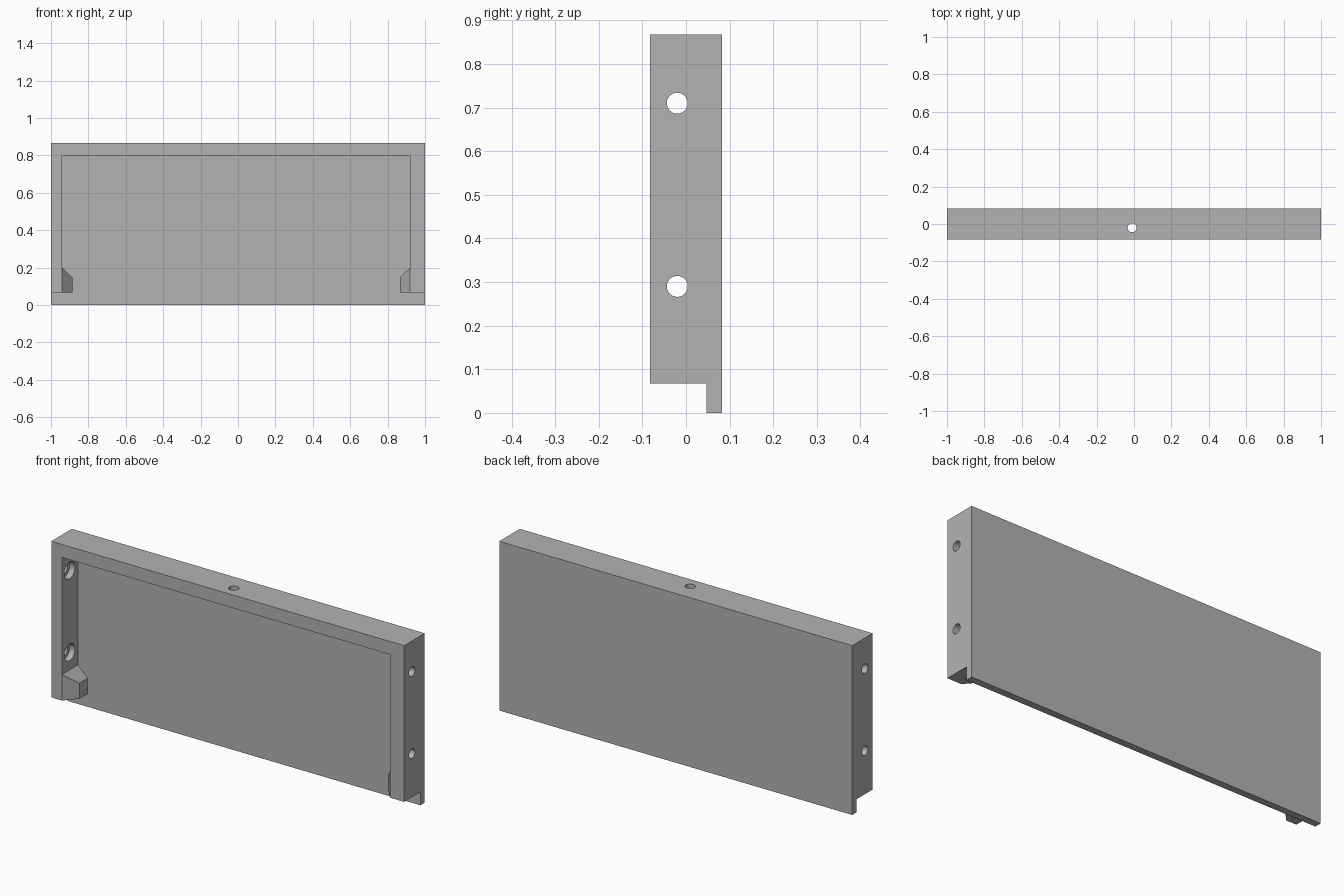
import bpy, bmesh, math
from mathutils import Matrix

cube = bpy.data.objects.get("Cube")
if cube:
    bpy.data.objects.remove(cube, do_unlink=True)

grey = bpy.data.materials.new("plain grey")
grey.use_nodes = True
colour = (0.45, 0.45, 0.45, 1)
grey.diffuse_color = colour
grey.node_tree.nodes["Principled BSDF"].inputs["Base Color"].default_value = colour

FRONT, BACK, PANEL = -0.083, 0.083, 0.047
TOP, SHELF, BOTTOM = 0.867, 0.8, 0.067
LEFT, RIGHT = 0.92, -0.94
HOLE_Y = -0.02


def prism(name, points, place, depth):
    """Extrude a closed outline; place maps (u, v, w) to model space."""
    bm = bmesh.new()
    near = [bm.verts.new(place(u, v, 0)) for u, v in points]
    face = bm.faces.new(near)
    moved = bmesh.ops.extrude_face_region(bm, geom=[face])["geom"]
    shift = [b - a for a, b in zip(place(0, 0, 0), place(0, 0, depth))]
    bmesh.ops.translate(bm, vec=shift, verts=[v for v in moved if isinstance(v, bmesh.types.BMVert)])
    bmesh.ops.recalc_face_normals(bm, faces=bm.faces)
    mesh = bpy.data.meshes.new(name)
    bm.to_mesh(mesh)
    bm.free()
    ob = bpy.data.objects.new(name, mesh)
    bpy.context.collection.objects.link(ob)
    mesh.materials.append(grey)
    return ob


def cylinder(bm, centre, axis, radius, length):
    turn = {"x": Matrix.Rotation(math.pi / 2, 4, "Y"), "z": Matrix.Identity(4)}[axis]
    bmesh.ops.create_cone(bm, cap_ends=True, segments=40, radius1=radius, radius2=radius,
                          depth=length, matrix=Matrix.Translation(centre) @ turn)


def drill(ob, holes):
    """Cut a list of (centre, axis, radius, length) holes, one cutter per hole."""
    for i, hole in enumerate(holes):
        bm = bmesh.new()
        cylinder(bm, *hole)
        mesh = bpy.data.meshes.new(f"hole_cutter_{i}")
        bm.to_mesh(mesh)
        bm.free()
        mesh.materials.append(grey)
        cutter = bpy.data.objects.new(f"hole_cutter_{i}", mesh)
        bpy.context.collection.objects.link(cutter)
        mod = ob.modifiers.new("hole", "BOOLEAN")
        mod.object, mod.operation, mod.solver = cutter, "DIFFERENCE", "EXACT"
        bpy.context.view_layer.objects.active = ob
        bpy.ops.object.modifier_apply(modifier=mod.name)
        bpy.data.objects.remove(cutter, do_unlink=True)
    bpy.ops.object.select_all(action="DESELECT")
    ob.select_set(True)
    bpy.ops.object.shade_smooth_by_angle(angle=math.radians(30))


# Back panel
prism("back_panel", [(-1, 0), (1, 0), (1, TOP), (-1, TOP)],
      lambda u, v, w: (u, PANEL + w, v), BACK - PANEL)

# Top rail with its counterbored screw hole
middle = (LEFT + RIGHT) / 2
rail = prism("top_rail", [(-1, SHELF), (1, SHELF), (1, TOP), (-1, TOP)],
             lambda u, v, w: (u, FRONT + w, v), PANEL - FRONT)
drill(rail, [((middle, HOLE_Y, TOP), "z", 0.024, 0.4),
             ((middle, HOLE_Y, SHELF), "z", 0.043, 0.06)])

# Side walls with corner blocks fused to them
for side, inner, label in ((1, LEFT, "left"), (-1, RIGHT, "right")):
    tip = inner - side * 0.055
    wall = prism(label + "_wall", [(side, BOTTOM), (inner, BOTTOM), (inner, SHELF), (side, SHELF)],
                 lambda u, v, w: (u, FRONT + w, v), PANEL - FRONT)

    # Corner block: plan outline with a slanted front, its top sloping to the tip
    block = prism(label + "_corner_block",
                  [(inner, FRONT), (tip, HOLE_Y), (tip, PANEL), (inner, PANEL)],
                  lambda u, v, w: (u, v, BOTTOM + w), 0.133)
    for v in block.data.vertices:
        if v.co.z > BOTTOM + 0.01 and abs(v.co.x - tip) < 0.001:
            v.co.z -= 0.053

    # Blind hole under the corner, side screw holes with inner counterbores
    blind = ((inner, HOLE_Y, BOTTOM), "z", 0.022, 0.12)
    holes = [blind]
    for z in (0.29, 0.71):
        holes += [((side, HOLE_Y, z), "x", 0.024, 0.4),
                  ((inner, HOLE_Y, z), "x", 0.043, 0.06)]
    drill(wall, holes)
    drill(block, [blind])
